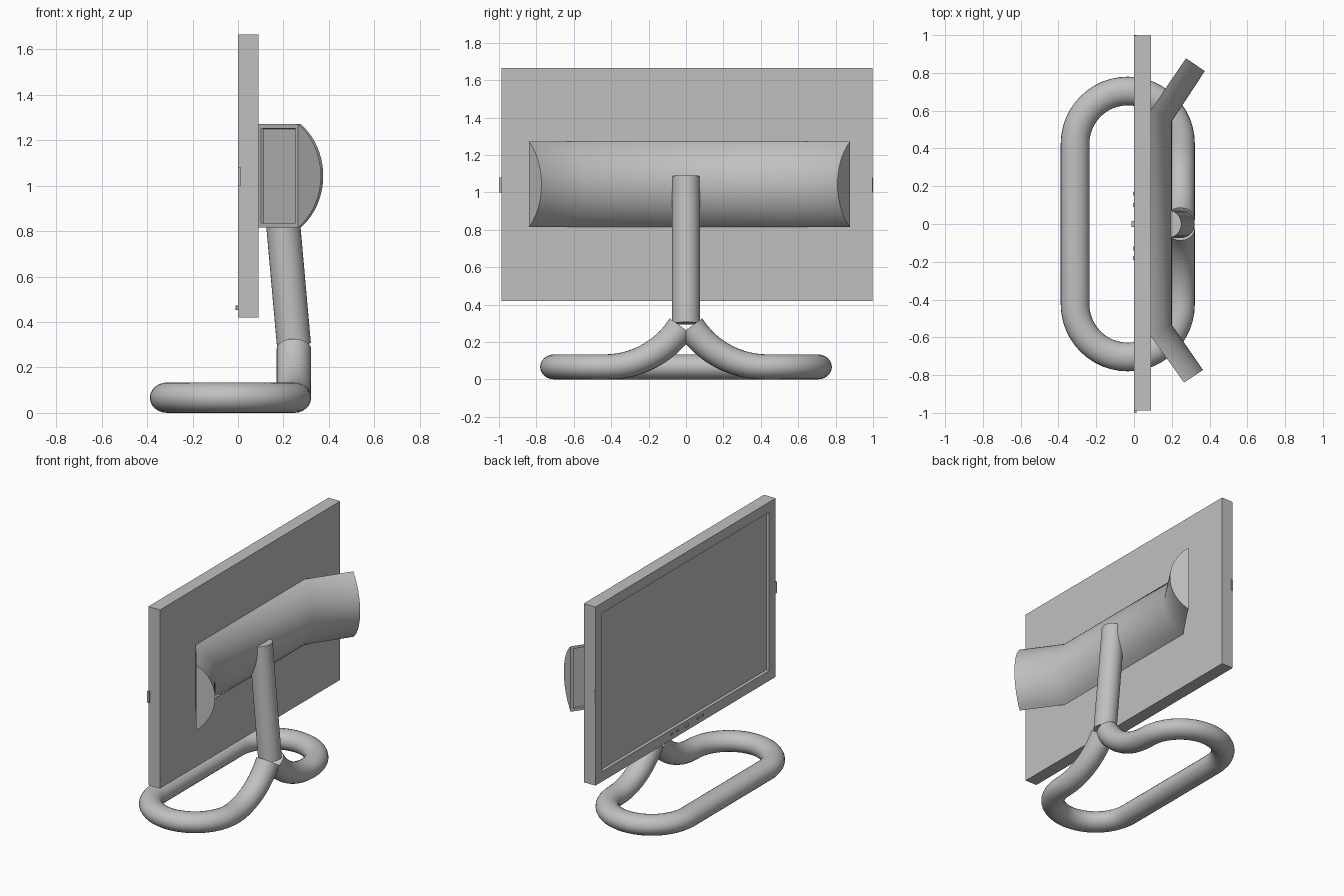
import bpy, bmesh, math
from mathutils import Vector

if "Cube" in bpy.data.objects:
    bpy.data.objects.remove(bpy.data.objects["Cube"])

grey = bpy.data.materials.new("light_grey")
grey.diffuse_color = (0.53, 0.53, 0.53, 1)
grey.use_nodes = True
grey.node_tree.nodes["Principled BSDF"].inputs["Base Color"].default_value = grey.diffuse_color


def finish(name, bm, smooth=True):
    bmesh.ops.recalc_face_normals(bm, faces=bm.faces)
    me = bpy.data.meshes.new(name)
    bm.to_mesh(me)
    bm.free()
    ob = bpy.data.objects.new(name, me)
    bpy.context.collection.objects.link(ob)
    me.materials.append(grey)
    if smooth:
        bpy.ops.object.select_all(action='DESELECT')
        bpy.context.view_layer.objects.active = ob
        ob.select_set(True)
        bpy.ops.object.shade_smooth_by_angle(angle=math.radians(35))
    return ob


def loft(rings, closed=False):
    """Skin a list of point rings; cap the ends unless closed."""
    bm = bmesh.new()
    vs = [[bm.verts.new(p) for p in r] for r in rings]
    n = len(vs[0])
    pairs = list(zip(vs, vs[1:])) + ([(vs[-1], vs[0])] if closed else [])
    for a, b in pairs:
        for i in range(n):
            j = (i + 1) % n
            bm.faces.new((a[i], a[j], b[j], b[i]))
    if not closed:
        bm.faces.new(vs[0])
        bm.faces.new(vs[-1])
    bmesh.ops.recalc_face_normals(bm, faces=bm.faces)
    return bm


def box(name, lo, hi):
    bm = bmesh.new()
    bmesh.ops.create_cube(bm, size=1)
    for v in bm.verts:
        v.co = [l + (c + 0.5) * (h - l) for c, l, h in zip(v.co, lo, hi)]
    return finish(name, bm, False)


def tube(name, path, rw, rh, sides=24):
    """Sweep an oval along a path; rw is the sideways and rh the upward radius."""
    rings = []
    for i, p in enumerate(path):
        t = (path[min(i + 1, len(path) - 1)] - path[max(i - 1, 0)]).normalized()
        ref = Vector((0, 0, 1)) if abs(t.z) < 0.95 else Vector((1, 0, 0))
        side = t.cross(ref).normalized()
        up = side.cross(t)
        h = rh + (rw - rh) * min(1, abs(t.z) / 0.8)
        rings.append([p + side * rw * math.cos(a) + up * h * math.sin(a)
                      for a in (2 * math.pi * k / sides for k in range(sides))])
    return finish(name, loft(rings))


# Display panel with a recessed screen on the -x face
bm = bmesh.new()
bmesh.ops.create_cube(bm, size=1)
for v in bm.verts:
    v.co = (0.045 + v.co.x * 0.09, 0.005 + v.co.y * 1.985, 1.0425 + v.co.z * 1.245)
front = min(bm.faces, key=lambda f: f.calc_center_median().x)
bmesh.ops.inset_individual(bm, faces=[front], thickness=0.1)
bmesh.ops.inset_individual(bm, faces=[front], thickness=0.004, depth=-0.018)
finish("display_panel", bm, False)

# Speaker housing: arc-backed section swept along a bent path
SEG = 20
half, sag, zc = 0.228, 0.115, 1.043
R = (half ** 2 + sag ** 2) / (2 * sag)
amax = math.asin(half / R)
stations = [((0.265, -0.84), (0.1, -0.067)), ((0.09, -0.595), (0.11, -0.062)),
            ((0.09, 0.605), (0.11, 0.062)), ((0.275, 0.877), (0.1, 0.067))]
rings = []
for k, ((x, y), (dx, dy)) in enumerate(stations):
    s = -1 if dy > 0 else 1
    ring = []
    for i in range(SEG + 1):
        a = -amax + 2 * amax * i / SEG
        d = max(0, (R * math.cos(a) - (R - sag)) / sag)
        ring.append((x + dx * d, y + s * abs(dy) * d, zc + R * math.sin(a)))
    rings.append(ring)
bm = loft(rings)
# recessed speaker fronts on the flat faces of the two wings
grilles = [f for f in bm.faces if len(f.verts) == 4 and f.normal.x < -0.5
           and abs(f.calc_center_median().y) > 0.6 and f.calc_area() > 0.08]
bmesh.ops.inset_individual(bm, faces=grilles, thickness=0.028)
bmesh.ops.inset_individual(bm, faces=grilles, thickness=0.002, depth=-0.012)
finish("speaker_housing", bm)

# Leaning pole
tube("pole", [Vector((0.246, 0, 0.30)), Vector((0.176, 0, 1.085))], 0.075, 0.075, 32)

# Base loop: front bar, round ends and two legs rising to the pole
xc, yc, r, z0 = -0.033, 0.425, 0.279, 0.067
half_path = [Vector((xc + r * math.cos(a), yc + r * math.sin(a), z0))
             for a in (math.pi - math.pi * i / 24 for i in range(25))]
bend, R2 = math.radians(56.5), 0.48
for i in range(1, 15):
    a = bend * i / 14
    half_path.append(Vector((xc + r, yc - R2 * math.sin(a), z0 + R2 * (1 - math.cos(a)))))
mirrored = [Vector((p.x, -p.y, p.z)) for p in reversed(half_path)]
tube("base_loop", mirrored + half_path, 0.076, 0.067)

# Control buttons below the screen
for y in (-0.18, -0.13, 0.1, 0.16):
    box("button", (-0.006, y - 0.01, 0.455), (0.002, y + 0.01, 0.468))
box("power_button", (-0.012, -0.015, 0.452), (0.002, 0.015, 0.472))

# Small side catches
box("side_catch_right", (0.0, -1.0, 1.0), (0.014, -0.985, 1.08))
box("side_catch_left", (0.0, 0.99, 1.0), (0.014, 1.0, 1.08))
